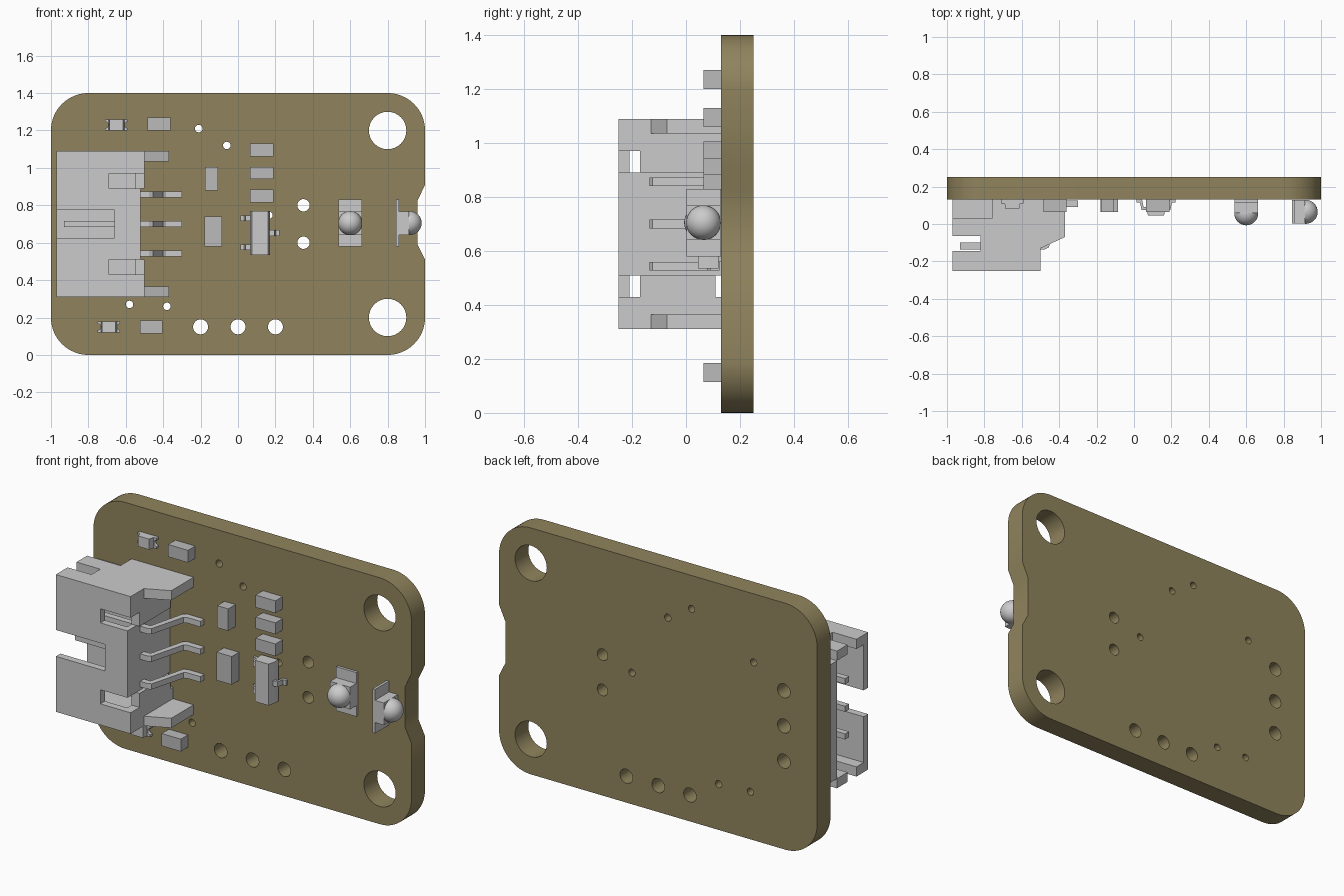
import bpy, bmesh
from math import sin, cos, pi
from mathutils import Matrix, Vector

if "Cube" in bpy.data.objects:
    bpy.data.objects.remove(bpy.data.objects["Cube"])

CZ = 0.7      # mid height of the board
FACE = 0.13   # y of the component side


def material(name, rgb):
    m = bpy.data.materials.new(name)
    m.diffuse_color = (*rgb, 1)
    m.use_nodes = True
    m.node_tree.nodes["Principled BSDF"].inputs["Base Color"].default_value = m.diffuse_color
    return m


BROWN = material("board_brown", (0.28, 0.23, 0.11))
DARK = material("chip_grey", (0.5, 0.5, 0.5))


def prism(bm, pts, axis, a, b):
    """Extrude a 2D profile along an axis from a to b."""
    place = {'x': lambda p, t: (t, p[0], p[1]),
             'y': lambda p, t: (p[0], t, p[1]),
             'z': lambda p, t: (p[0], p[1], t)}[axis]
    lo = [bm.verts.new(place(p, a)) for p in pts]
    hi = [bm.verts.new(place(p, b)) for p in pts]
    bm.faces.new(lo)
    bm.faces.new(hi[::-1])
    n = len(pts)
    for i in range(n):
        j = (i + 1) % n
        bm.faces.new((lo[j], lo[i], hi[i], hi[j]))


def box(bm, x0, x1, y0, y1, z0, z1):
    prism(bm, [(x0, y0), (x1, y0), (x1, y1), (x0, y1)], 'z', z0, z1)


def finish(bm, name, mat=None, smooth=False):
    bmesh.ops.recalc_face_normals(bm, faces=bm.faces)
    me = bpy.data.meshes.new(name)
    bm.to_mesh(me)
    bm.free()
    ob = bpy.data.objects.new(name, me)
    bpy.context.collection.objects.link(ob)
    if mat:
        me.materials.append(mat)
    if smooth:
        me.shade_smooth()
    return ob


def arc(cx, cz, r, a0, a1, n):
    return [(cx + r * cos(a0 + (a1 - a0) * i / n),
             cz + r * sin(a0 + (a1 - a0) * i / n)) for i in range(n + 1)]


# Circuit board: rounded outline with right notch and drilled holes
outline = (arc(0.8, 0.2, 0.2, -pi / 2, 0, 16)
           + [(1, 0.51), (0.96, 0.59), (0.96, 0.825), (1, 0.91)]
           + arc(0.8, 1.2, 0.2, 0, pi / 2, 16)
           + arc(-0.8, 1.2, 0.2, pi / 2, pi, 16)
           + arc(-0.8, 0.2, 0.2, pi, 1.5 * pi, 16))
holes = {0.1: [(0.8, 1.2), (0.8, 0.2)],
         0.04: [(-0.2, 0.15), (0, 0.15), (0.2, 0.15), (-0.79, 0.5), (-0.79, 0.7), (-0.79, 0.9)],
         0.033: [(0.35, 0.8), (0.35, 0.6)],
         0.02: [(-0.21, 1.21), (-0.06, 1.12), (-0.58, 0.27), (-0.38, 0.26), (-0.6, 1.01), (0.165, 0.747)]}
loops = [outline] + [arc(x, z, r, 0, 2 * pi, 32)[:-1] for r, cs in holes.items() for x, z in cs]
cu = bpy.data.curves.new("circuit_board", 'CURVE')
cu.dimensions, cu.fill_mode, cu.extrude = '2D', 'BOTH', 0.06
for loop in loops:
    sp = cu.splines.new('POLY')
    sp.points.add(len(loop) - 1)
    for p, (x, z) in zip(sp.points, loop):
        p.co = (x, z, 0, 1)
    sp.use_cyclic_u = True
board = bpy.data.objects.new("circuit_board", cu)
bpy.context.collection.objects.link(board)
board.rotation_euler = (pi / 2, 0, 0)
board.location = (0, 0.19, 0)
cu.materials.append(BROWN)
bpy.context.view_layer.objects.active = board
board.select_set(True)
bpy.ops.object.convert(target='MESH')
bm = bmesh.new()
bm.from_mesh(board.data)
bmesh.ops.remove_doubles(bm, verts=bm.verts, dist=0.0005)
bm.to_mesh(board.data)
bm.free()
bpy.ops.object.shade_smooth_by_angle()

# Connector housing: side walls, slotted front, rear wall and grooved floor
bm = bmesh.new()
side = [(-0.97, -0.25), (-0.5, -0.25), (-0.5, -0.13), (-0.37, -0.07), (-0.37, FACE), (-0.76, FACE),
        (-0.76, 0.03), (-0.97, 0.03), (-0.97, -0.065), (-0.82, -0.065), (-0.82, -0.145), (-0.97, -0.145)]
for s in (-1, 1):
    def span(a, b):
        return sorted((CZ + s * a, CZ + s * b))
    prism(bm, side, 'z', *span(0.335, 0.39))
    box(bm, -0.55, -0.5, -0.21, FACE, *span(0.27, 0.335))
    box(bm, -0.55, -0.5, -0.17, 0.11, *span(0.19, 0.27))
    box(bm, -0.97, -0.55, 0.03, FACE, *span(0.27, 0.335))
    box(bm, -0.97, -0.55, 0.03, 0.11, *span(0.19, 0.27))
box(bm, -0.55, -0.52, -0.21, FACE, CZ - 0.19, CZ + 0.19)
box(bm, -0.97, -0.55, 0.03, FACE, CZ - 0.19, CZ + 0.19)
half = [(-0.66, 0.075), (-0.97, 0.075), (-0.97, 0.335), (-0.5, 0.335), (-0.5, 0.27),
        (-0.69, 0.27), (-0.69, 0.19), (-0.52, 0.19)]
front = [(x, CZ + z) for x, z in half] + [(x, CZ - z) for x, z in half[::-1]]
prism(bm, front, 'y', -0.25, -0.21)
finish(bm, "connector_housing")

# Connector pins
pin = [(-0.93, -0.135), (-0.475, -0.135), (-0.455, -0.125), (-0.4, 0.08), (-0.385, 0.09), (-0.3, 0.09),
       (-0.3, 0.125), (-0.405, 0.125), (-0.425, 0.115), (-0.48, -0.1), (-0.93, -0.1)]
for i in (-1, 0, 1):
    bm = bmesh.new()
    prism(bm, pin, 'z', CZ + i * 0.157 - 0.016, CZ + i * 0.157 + 0.016)
    finish(bm, f"connector_pin_{i + 2}")

# Surface-mount resistors and capacitors: x0, x1, z0, z1
chips = [(-0.485, -0.36, 1.2, 1.27), (-0.525, -0.405, 0.115, 0.185), (-0.176, -0.107, 0.88, 1.005),
         (-0.18, -0.085, 0.58, 0.74), (0.065, 0.19, 1.06, 1.13), (0.065, 0.19, 0.94, 1.005),
         (0.065, 0.19, 0.815, 0.885)]
for i, (x0, x1, z0, z1) in enumerate(chips):
    bm = bmesh.new()
    box(bm, x0, x1, 0.065, FACE, z0, z1)
    finish(bm, f"chip_component_{i + 1}", DARK)

# Small indicator lights: base with scalloped ends and tapered lens
for i, (cx, cz) in enumerate([(-0.65, 1.23), (-0.69, 0.15)]):
    bm = bmesh.new()
    right = [(0.06, -0.03)] + arc(0.06, 0, 0.017, 1.5 * pi, 0.5 * pi, 8) + [(0.06, 0.03)]
    pts = right + [(-x, -z) for x, z in right]
    prism(bm, [(cx + x, cz + z) for x, z in pts], 'y', 0.11, FACE)
    lens = [(-0.042, 0.11), (-0.036, 0.08), (0.036, 0.08), (0.042, 0.11)]
    prism(bm, [(cx + x, y) for x, y in lens], 'z', cz - 0.03, cz + 0.03)
    finish(bm, f"indicator_light_{i + 1}")

# Three-legged transistor
bm = bmesh.new()
body = [(0.065, 0.12), (0.065, 0.085), (0.075, 0.045), (0.16, 0.045), (0.17, 0.085), (0.17, 0.12)]
prism(bm, body, 'z', 0.535, 0.77)
leg = [(0.05, 0.075), (0.077, 0.075), (0.085, 0.115), (0.104, 0.115), (0.104, FACE),
       (0.074, FACE), (0.066, 0.09), (0.05, 0.09)]
for s, z in [(-1, 0.73), (-1, 0.575), (1, 0.652)]:
    prism(bm, [(0.1175 + s * x, y) for x, y in leg], 'z', z - 0.015, z + 0.015)
finish(bm, "transistor")


# Domed optical parts, built facing -y and turned for the edge one
def domed_part(name, loc, turn):
    move = Matrix.Translation(loc) @ Matrix.Rotation(turn, 4, 'Z')
    bm = bmesh.new()
    box(bm, -0.063, 0.063, -0.015, 0, -0.125, 0.125)
    box(bm, -0.063, 0.063, -0.07, -0.015, -0.063, 0.063)
    bm.transform(move)
    finish(bm, name + "_base")
    bm = bmesh.new()
    bmesh.ops.create_uvsphere(bm, u_segments=32, v_segments=16, radius=0.064,
                              matrix=move @ Matrix.Translation((0, -0.073, 0)))
    finish(bm, name + "_dome", smooth=True)


domed_part("emitter", Vector((0.6, FACE, 0.705)), 0)
domed_part("edge_sensor", Vector((0.845, 0.065, 0.705)), pi / 2)
